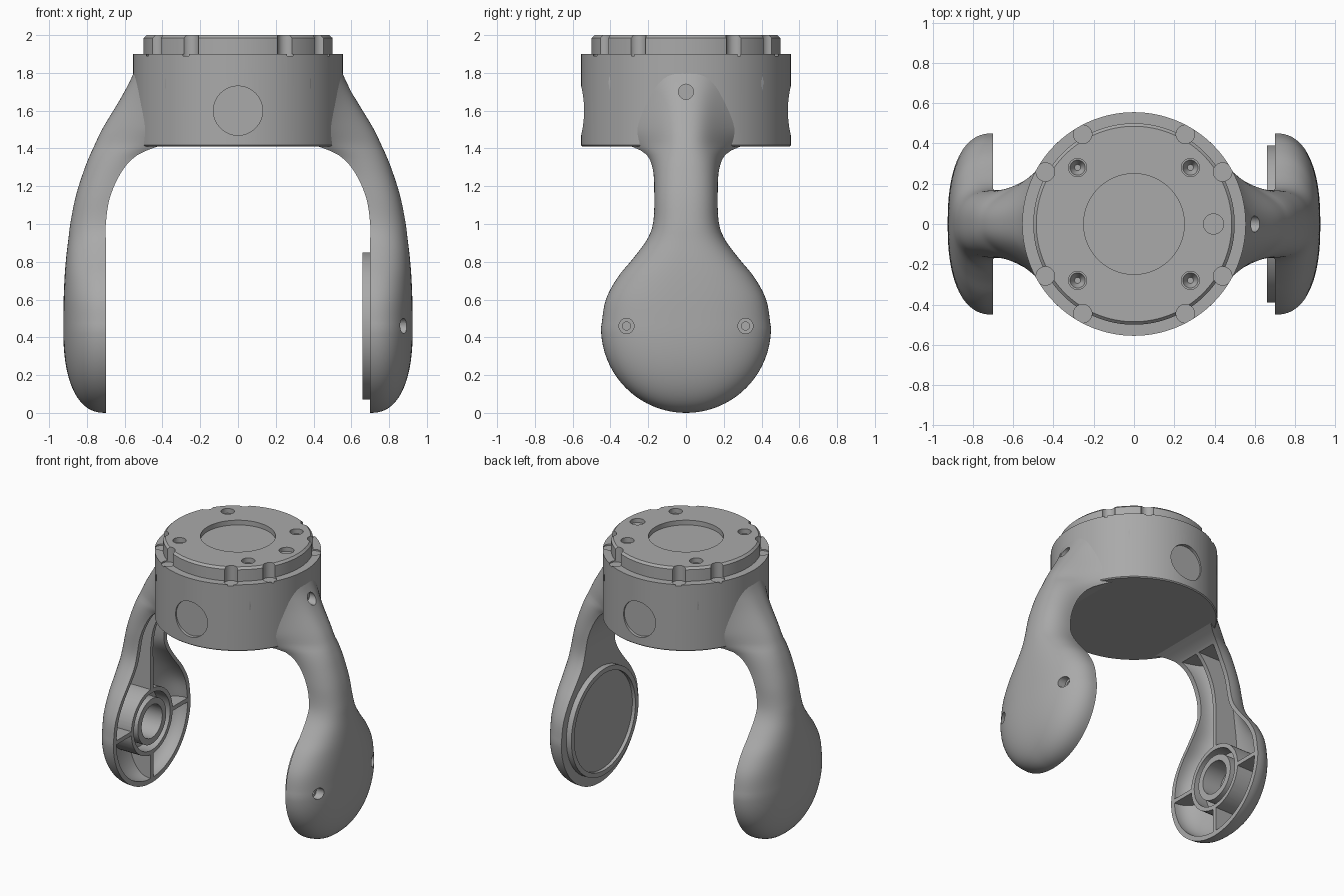
import bpy, bmesh, math
from mathutils import Matrix, Vector

if "Cube" in bpy.data.objects:
    bpy.data.objects.remove(bpy.data.objects["Cube"])

grey = bpy.data.materials.new("satin_grey")
grey.use_nodes = True
colour = (0.40, 0.40, 0.40, 1)
grey.diffuse_color = colour
grey.node_tree.nodes["Principled BSDF"].inputs["Base Color"].default_value = colour


def add(name, bm):
    bmesh.ops.recalc_face_normals(bm, faces=bm.faces)
    me = bpy.data.meshes.new(name)
    bm.to_mesh(me)
    bm.free()
    me.materials.append(grey)
    ob = bpy.data.objects.new(name, me)
    bpy.context.collection.objects.link(ob)
    return ob


def rod(bm, start, end, r, r2=None, segs=64):
    """Cylinder or cone between two points."""
    a, b = Vector(start), Vector(end)
    rot = Vector((0, 0, 1)).rotation_difference(b - a).to_matrix().to_4x4()
    bmesh.ops.create_cone(bm, cap_ends=True, segments=segs, radius1=r,
                          radius2=r if r2 is None else r2, depth=(b - a).length,
                          matrix=Matrix.Translation((a + b) / 2) @ rot)


def rod_object(*args, **kw):
    bm = bmesh.new()
    rod(bm, *args, **kw)
    return add("cutter", bm)


def box_object(centre, size):
    bm = bmesh.new()
    bmesh.ops.create_cube(bm, size=1, matrix=Matrix.Translation(centre) @ Matrix.Diagonal((*size, 1)))
    return add("cutter", bm)


def combine(ob, tools, operation="DIFFERENCE"):
    """Apply booleans and discard the helpers."""
    for tool in tools:
        mod = ob.modifiers.new("cut", "BOOLEAN")
        mod.operation, mod.solver, mod.object = operation, "EXACT", tool
        dg = bpy.context.evaluated_depsgraph_get()
        me = bpy.data.meshes.new_from_object(ob.evaluated_get(dg))
        ob.modifiers.clear()
        ob.data = me
        bpy.data.objects.remove(tool)


# Arm profile: height, outer x, inner x, half width, flare into the drum
KEYS = [(.45, .925, .70, .45, 0), (.6, .923, .70, .424, 0), (.72, .918, .70, .36, 0),
        (.82, .91, .70, .278, 0), (.92, .898, .70, .205, 0), (1.0, .888, .70, .175, 0),
        (1.15, .858, .675, .168, 0), (1.3, .81, .60, .168, .01), (1.38, .777, .51, .17, .05),
        (1.41, .763, .42, .172, .12), (1.5, .72, .38, .172, .2), (1.65, .63, .38, .175, .22),
        (1.75, .575, .38, .19, .22), (1.8, .553, .38, .2, .2)]
R, POWER = 0.45, 2.4


def dome(t):
    return max(0, 1 - abs(t) ** POWER) ** (1 / POWER)


def profile(z):
    i = max(k for k in range(len(KEYS) - 1) if KEYS[k][0] <= z + 1e-9)
    p0, p1, p2, p3 = (KEYS[min(max(i + d, 0), len(KEYS) - 1)] for d in (-1, 0, 1, 2))
    h = p2[0] - p1[0]
    t = (z - p1[0]) / h
    out = []
    for c in range(1, 5):
        m1 = (p2[c] - p0[c]) / (p2[0] - p0[0]) * h
        m2 = (p3[c] - p1[c]) / (p3[0] - p1[0]) * h
        out.append((2*t**3 - 3*t**2 + 1) * p1[c] + (t**3 - 2*t**2 + t) * m1
                   + (3*t**2 - 2*t**3) * p2[c] + (t**3 - t**2) * m2)
    return out


def loft_arm(name, side, top, inset=0, extend=0):
    """Stack of D-shaped sections: round paddle, slim neck, flared root."""
    levels = [(R - (R - inset) * math.cos(math.pi / 2 * (k + .15) / 20)) for k in range(20)]
    steps = 56
    levels += [R + (top - R) * k / steps for k in range(steps + 1)]
    bm = bmesh.new()
    rings = []
    for z in levels:
        if z < R - 1e-6:
            t = (R - z) / (R - inset)
            xi, flare = .70, 0
            xo = xi + (.225 - inset) * dome(t)
            w = (R - inset) * math.sqrt(1 - t * t)
        else:
            xo, xi, w, flare = profile(z)
            xo, w = xo - inset, w - inset
        pts = []
        n = 40
        for k in range(n + 1):
            a = math.pi * k / n
            c, s = math.cos(a), math.sin(a)
            u = abs(s) ** (2 / POWER) if 0 < k < n else 0
            y = math.copysign(abs(c) ** (2 / POWER) * w + flare * (1 - u) ** 2 * min(1, abs(c) * 3), c)
            pts.append((xi + (xo - xi) * u, y))
        if extend:
            pts = [(xi - extend, w)] + pts + [(xi - extend, -w)]
        rings.append([bm.verts.new((side * x, y, z)) for x, y in pts])
    for a, b in zip(rings, rings[1:]):
        for k in range(len(a)):
            j = (k + 1) % len(a)
            bm.faces.new((a[k], a[j], b[j], b[k]))
    bm.faces.new(rings[0])
    bm.faces.new(rings[-1])
    return add(name, bm)


# Drum with stepped, chamfered mounting plate
bm = bmesh.new()
outline = [(0, 1.41), (.548, 1.41), (.555, 1.417), (.555, 1.90), (.5, 1.90), (.5, 1.985), (.485, 2), (0, 2)]
verts = [bm.verts.new((r, 0, z)) for r, z in outline]
edges = [bm.edges.new(p) for p in zip(verts, verts[1:])]
bmesh.ops.spin(bm, geom=verts + edges, axis=(0, 0, 1), cent=(0, 0, 0), angle=2 * math.pi, steps=128)
bmesh.ops.remove_doubles(bm, verts=bm.verts, dist=1e-4)
drum = add("drum", bm)

cutters = [rod_object((0, 0, 1.965), (0, 0, 2.1), .25, segs=96),
           rod_object((.395, 0, 1.97), (.395, 0, 2.1), .05, segs=32)]
for sx in (-1, 1):
    # Round side recess
    cutters.append(rod_object((0, sx * .53, 1.6), (0, sx * .7, 1.6), .13))
    for sy in (-1, 1):
        # Bolt holes and edge notches
        x, y = sx * .28, sy * .28
        cutters.append(rod_object((x, y, 1.965), (x, y, 2.1), .045, segs=32))
        cutters.append(rod_object((x, y, 1.92), (x, y, 1.97), .015, .04, segs=32))
        for x, y in ((sx * .44, sy * .258), (sx * .255, sy * .445)):
            cutters.append(rod_object((x, y, 1.89), (x, y, 2.1), .046, segs=32))
combine(drum, cutters)

# Closed arm with screw holes
closed_arm = loft_arm("closed_arm", 1, 1.8)
cutters = []
for x, y, z in ((.83, .315, .46), (.83, -.315, .46), (.555, 0, 1.7)):
    cutters.append(rod_object((x, y, z), (1.1, y, z), .04, segs=32))
    cutters.append(rod_object((x - .05, y, z), (x + .01, y, z), .022, segs=24))
combine(closed_arm, cutters)

# Cover disc with a shallow dished face
cover_disc = rod_object((.72, 0, .46), (.66, 0, .46), .39, segs=96)
cover_disc.name = "cover_disc"
combine(cover_disc, [rod_object((.685, 0, .46), (.6, 0, .46), .355, segs=96)])

# Open arm: hollow pocket divided by ribs and a bearing hub
open_arm = loft_arm("open_arm", -1, 1.8)
pocket = loft_arm("pocket", -1, 1.35, inset=.035, extend=.08)
combine(pocket, [box_object((-.75, 0, .75), (.9, .03, 1.8)),
                 box_object((-.75, 0, .45), (.9, 1.2, .03)),
                 rod_object((-1.1, 0, .45), (-.5, 0, .45), .24)])
groove = rod_object((-.80, 0, .45), (-.6, 0, .45), .21)
combine(groove, [rod_object((-1, 0, .45), (-.5, 0, .45), .165)])
bore = rod_object((-.85, 0, .45), (-.6, 0, .45), .12)
combine(open_arm, [pocket, groove, bore])

# Smooth shading with crisp edges
bpy.ops.object.select_all(action="DESELECT")
for ob in (drum, closed_arm, cover_disc, open_arm):
    ob.select_set(True)
    bpy.context.view_layer.objects.active = ob
bpy.ops.object.shade_smooth_by_angle(angle=math.radians(30))
